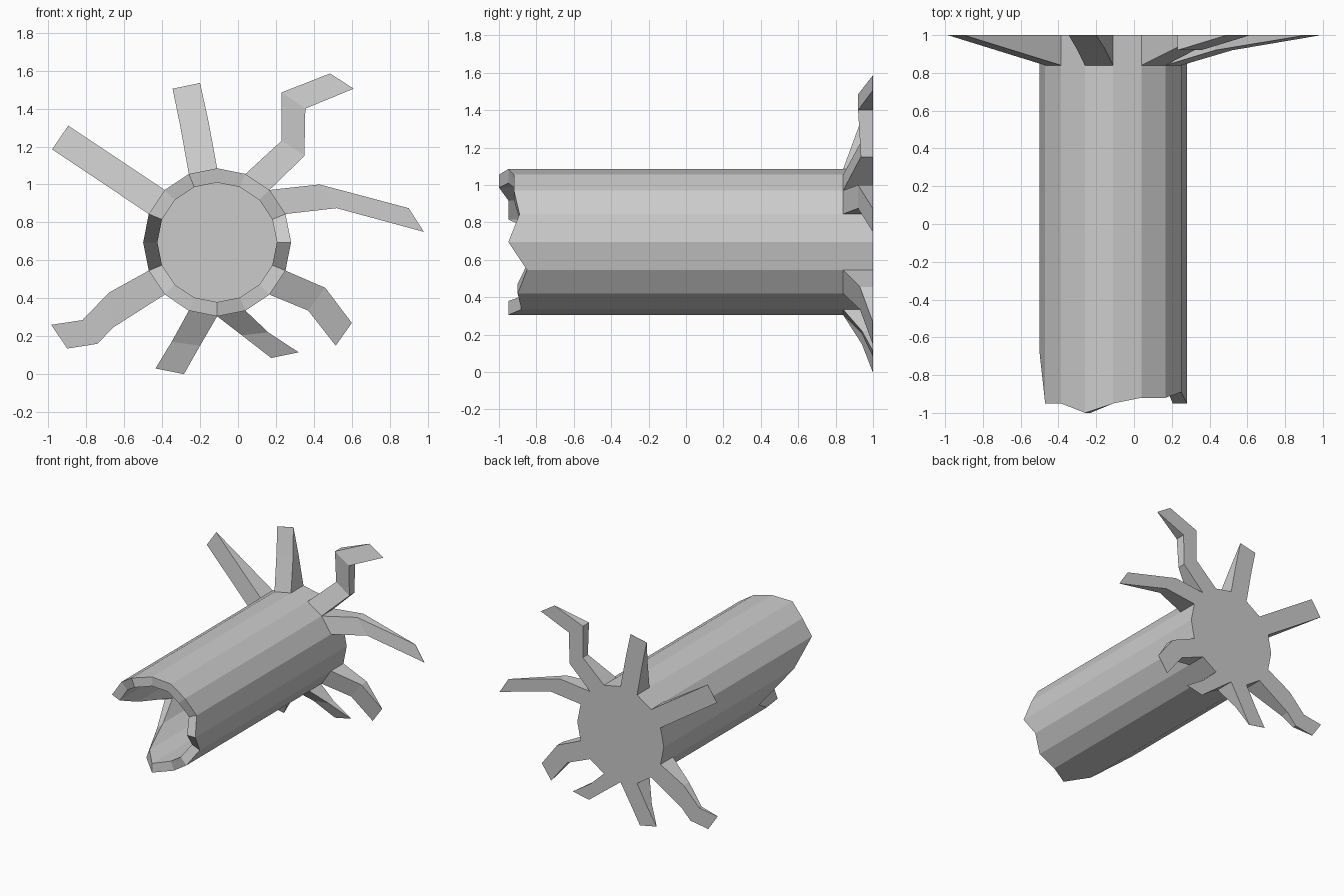
import bpy, bmesh, math

if "Cube" in bpy.data.objects:
    bpy.data.objects.remove(bpy.data.objects["Cube"])

N, CX, CZ, R_OUT, R_IN = 16, -0.11, 0.695, 0.39, 0.315
BACK, FLOOR, ROOT_Y = 1.0, 0.88, 0.84


def ring_point(i, r):
    a = 2 * math.pi * i / N
    return CX + r * math.cos(a), CZ + r * math.sin(a)


def finish(bm, name):
    bmesh.ops.recalc_face_normals(bm, faces=bm.faces)
    mesh = bpy.data.meshes.new(name)
    bm.to_mesh(mesh)
    bm.free()
    obj = bpy.data.objects.new(name, mesh)
    bpy.context.collection.objects.link(obj)
    return obj


# Hollow trunk: broken front edge depth for each side, counter-clockwise from +x
front = [-0.95, -0.89, -0.92, -0.92, -0.95, -1.0, -0.95, -0.95,
         -0.68, -0.27, -0.49, -0.81, -0.95, -0.88, -0.90, -0.85]


def add_ring(bm, r, depths):
    verts = []
    for i in range(N):
        x, z = ring_point(i, r)
        verts.append(bm.verts.new((x, depths[i], z)))
    return verts


bm = bmesh.new()
rings = [add_ring(bm, R_OUT, [BACK] * N), add_ring(bm, R_OUT, front),
         add_ring(bm, R_IN, front), add_ring(bm, R_IN, [FLOOR] * N)]
for a, b in zip(rings, rings[1:]):
    for i in range(N):
        j = (i + 1) % N
        bm.faces.new((a[i], a[j], b[j], b[i]))
bm.faces.new(rings[0])
bm.faces.new(rings[-1])
finish(bm, "hollow_trunk")


# Root: grows from one trunk side; each section is two edge points and a front depth
def root(name, side, sections):
    bm = bmesh.new()
    a, b = ring_point(side, R_OUT), ring_point(side + 1, R_OUT)
    loops = []
    for ax, az, bx, bz, y in [(*a, *b, ROOT_Y)] + sections:
        y = min(y, BACK - 0.002)
        loops.append([bm.verts.new(p) for p in
                      ((ax, y, az), (bx, y, bz), (bx, BACK, bz), (ax, BACK, az))])
    for p, q in zip(loops, loops[1:]):
        for i in range(4):
            j = (i + 1) % 4
            bm.faces.new((p[i], p[j], q[j], q[i]))
    bm.faces.new(loops[0])
    bm.faces.new(loops[-1])
    finish(bm, name)


root("root_right_upper", 1, [(.52, .875, .43, 1.0, .92), (.98, .75, .90, .875, 1)])
root("root_crooked", 2, [(.35, 1.15, .23, 1.23, .935), (.355, 1.40, .23, 1.485, .92),
                         (.61, 1.505, .485, 1.585, 1)])
root("root_top", 4, [(-.155, 1.33, -.305, 1.31, .93), (-.20, 1.535, -.345, 1.505, 1)])
root("root_left_upper", 6, [(-.895, 1.31, -.98, 1.185, 1)])
root("root_left_lower", 9, [(-.68, .43, -.66, .245, .93), (-.82, .285, -.74, .16, .97),
                            (-.985, .26, -.90, .135, 1)])
root("root_bottom_left", 11, [(-.35, .17, -.20, .15, .94), (-.435, .03, -.285, 0, 1)])
root("root_bottom_right", 12, [(.02, .205, .16, .22, .94), (.175, .085, .32, .115, 1)])
root("root_right_lower", 14, [(.37, .335, .46, .455, .93), (.515, .15, .60, .27, 1)])
